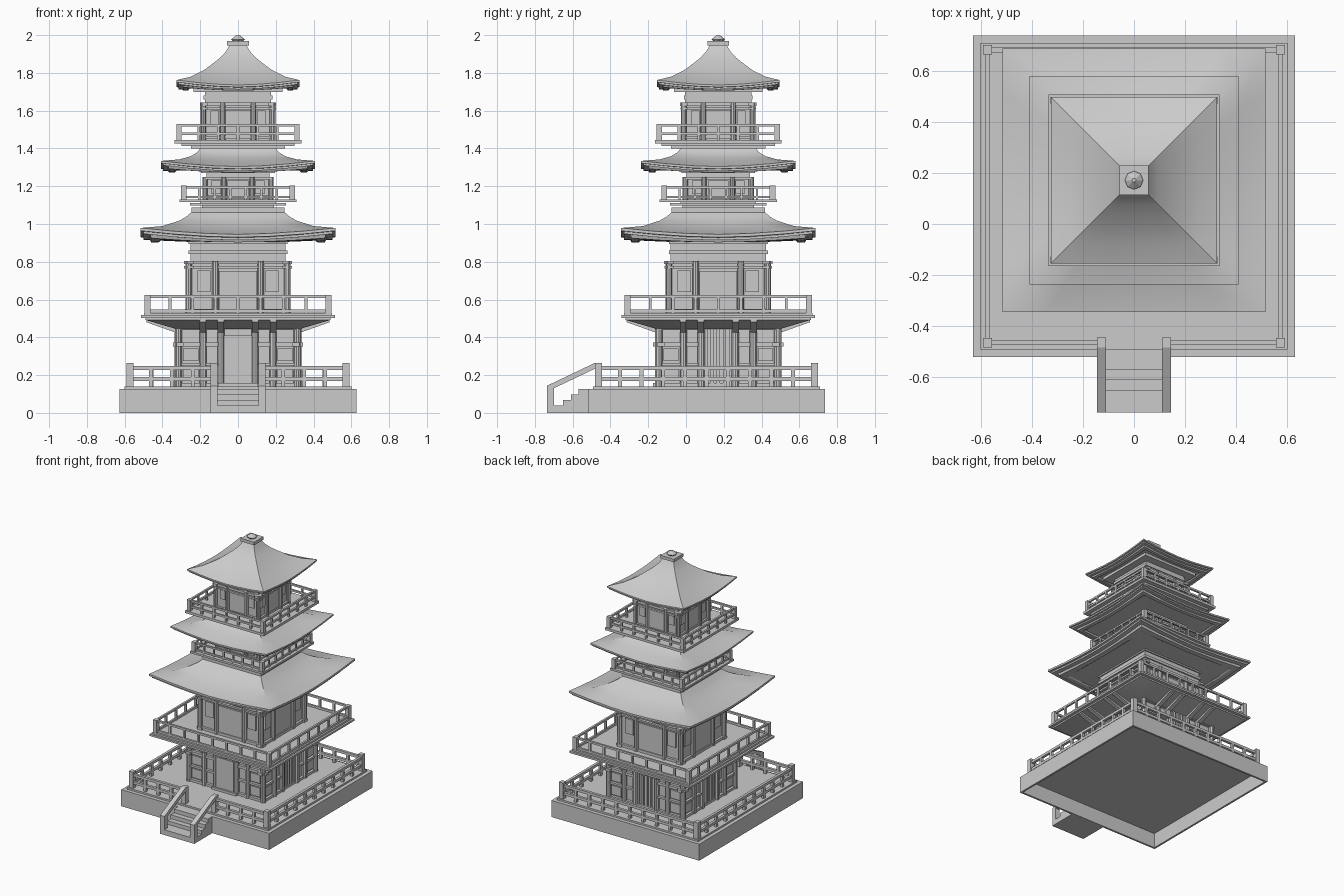
import bpy, bmesh, math
from mathutils import Matrix, Vector

CY = 0.171          # tower centre
BY = 0.1085         # terrace centre


def box(bm, x0, x1, y0, y1, z0, z1):
    m = Matrix.Translation(((x0 + x1) / 2, (y0 + y1) / 2, (z0 + z1) / 2))
    bmesh.ops.create_cube(bm, size=1, matrix=m @ Matrix.Diagonal((x1 - x0, y1 - y0, z1 - z0, 1)))


def block(bm, h, z0, z1):
    box(bm, -h, h, -h, h, z0, z1)


def post(bm, x, y, r, z0, z1, sides=10):
    bmesh.ops.create_cone(bm, cap_ends=True, segments=sides, radius1=r, radius2=r, depth=z1 - z0,
                          matrix=Matrix.Translation((x, y, (z0 + z1) / 2)))


def prism(bm, pts, x0, x1):
    # (y, z) outline extruded along x
    a = [bm.verts.new((x0, y, z)) for y, z in pts]
    b = [bm.verts.new((x1, y, z)) for y, z in pts]
    bm.faces.new(a)
    bm.faces.new(b[::-1])
    for i in range(len(pts)):
        j = (i + 1) % len(pts)
        bm.faces.new((a[i], b[i], b[j], a[j]))


def four(bm, sides=(1, 2, 3)):
    # repeat the front side on the other sides
    geom = bm.verts[:] + bm.edges[:] + bm.faces[:]
    for k in sides:
        new = bmesh.ops.duplicate(bm, geom=geom)["geom"]
        bmesh.ops.rotate(bm, verts=[v for v in new if isinstance(v, bmesh.types.BMVert)],
                         matrix=Matrix.Rotation(k * math.pi / 2, 3, 'Z'))


def finish(name, bm, y=0.0, smooth=False):
    bmesh.ops.translate(bm, verts=bm.verts[:], vec=Vector((0, y, 0)))
    bmesh.ops.recalc_face_normals(bm, faces=bm.faces[:])
    me = bpy.data.meshes.new(name)
    bm.to_mesh(me)
    bm.free()
    ob = bpy.data.objects.new(name, me)
    bpy.context.collection.objects.link(ob)
    if smooth:
        bpy.context.view_layer.objects.active = ob
        ob.select_set(True)
        bpy.ops.object.shade_smooth_by_angle(angle=math.radians(25))
        ob.select_set(False)


def blocks(name, layers, y=CY):
    bm = bmesh.new()
    for layer in layers:
        block(bm, *layer)
    finish(name, bm, y)


def rail_run(bm, x0, x1, out, n, z0, rails, t):
    # thin balusters and horizontal rails along the front
    for z in rails:
        box(bm, x0, x1, -out - t / 2, -out + t / 2, z - t / 2, z + t / 2)
    for i in range(1, n):
        x = x0 + (x1 - x0) * i / n
        box(bm, x - t / 2, x + t / 2, -out - t / 2, -out + t / 2, z0, max(rails))


def railing(name, h, z0, top, rails, n, t, p):
    bm = bmesh.new()
    rail_run(bm, -h, h, h, n, z0, rails, t)
    box(bm, -h - p, -h + p, -h - p, -h + p, z0, top)
    four(bm)
    finish(name, bm, CY)


def storey(name, h, z0, z1, cols, r, beams, panels, gap=0):
    # wall core, round columns, crossing beams (open in the middle by gap) and raised panels
    blocks(name + "_wall", [(h, z0, z1)])
    bm = bmesh.new()
    top = beams[-1][2]
    for c in cols:
        post(bm, c, -h - r * 0.5, r, z0, top)
    post(bm, -h - r * 0.5, -h - r * 0.5, r, z0, top)
    for bh, b0, b1 in beams:
        for x0, x1 in ((-bh, -gap), (gap, bh)) if gap else ((-bh, bh),):
            box(bm, x0, x1, -h - r, -h + r, b0, b1)
    for x0, x1, p0, p1 in panels:
        for a, b in ((x0, x1), (-x1, -x0)) if x0 > 0 else ((x0, x1),):
            box(bm, a, b, -h - r * 0.6, -h, p0, p1)
    four(bm)
    finish(name + "_timbers", bm, CY, True)


def roof(name, profile, seg=6):
    # square rings (half width, middle height, corner lift)
    bm = bmesh.new()
    rings = []
    for h, z, lift in profile:
        ring = []
        for k in range(4):
            rot = Matrix.Rotation(k * math.pi / 2, 3, 'Z')
            for i in range(seg):
                t = 2 * i / seg - 1
                ring.append(bm.verts.new(rot @ Vector((h * t, -h, z + lift * abs(t) ** 1.7))))
        rings.append(ring)
    n = 4 * seg
    for a, b in zip(rings, rings[1:]):
        for i in range(n):
            bm.faces.new((a[i], a[(i + 1) % n], b[(i + 1) % n], b[i]))
    bm.faces.new(rings[0])
    bm.faces.new(rings[-1])
    finish(name, bm, CY, True)


# Terrace: hollow underneath
bm = bmesh.new()
T = 0.6285
box(bm, -T, T, -T, -T + 0.015, 0, 0.12)
four(bm)
block(bm, T, 0.115, 0.127)
block(bm, 0.6, 0.12, 0.14)
finish("terrace", bm, BY)

# Terrace railing with a gap for the stairs
R = 0.5725
bm = bmesh.new()
rail_run(bm, -R, R, R, 10, 0.13, (0.18, 0.238), 0.02)
four(bm, (1, 2))
bmesh.ops.rotate(bm, verts=bm.verts[:], matrix=Matrix.Rotation(math.pi / 2, 3, 'Z'))
for s in (-1, 1):
    a, b = sorted((s * 0.128, s * R))
    rail_run(bm, a, b, R, 4, 0.13, (0.18, 0.238), 0.02)
    for y in (-R, R):
        box(bm, s * R - 0.018, s * R + 0.018, y - 0.018, y + 0.018, 0.13, 0.265)
finish("terrace_railing", bm, BY)

# Stairs
bm = bmesh.new()
prism(bm, [(-0.737, 0), (-0.737, 0.04), (-0.65, 0.04), (-0.65, 0.068), (-0.61, 0.068), (-0.61, 0.098),
           (-0.57, 0.098), (-0.57, 0.127), (-0.51, 0.127), (-0.51, 0)], -0.145, 0.145)
finish("stairs", bm)
bm = bmesh.new()
for x in (-0.145, 0.109):
    box(bm, x, x + 0.036, -0.737, -0.70, 0, 0.143)
    box(bm, x, x + 0.036, -0.482, -0.444, 0.12, 0.265)
    prism(bm, [(-0.737, 0.143), (-0.482, 0.265), (-0.482, 0.234), (-0.70, 0.13)], x, x + 0.036)
finish("stair_handrails", bm)

# Ground storey
storey("ground_storey", 0.305, 0.13, 0.5, (-0.185, -0.09, 0.09, 0.185), 0.02,
       [(0.325, 0.14, 0.158), (0.325, 0.25, 0.265), (0.345, 0.352, 0.372), (0.33, 0.44, 0.455)],
       [(0.21, 0.29, 0.17, 0.24), (0.21, 0.29, 0.275, 0.34)], 0.09)
bm = bmesh.new()
box(bm, -0.105, 0.105, -0.345, -0.3, 0.14, 0.158)
box(bm, -0.092, 0.092, -0.325, -0.3, 0.15, 0.41)
box(bm, -0.075, 0.075, -0.332, -0.3, 0.158, 0.39)
finish("front_door", bm, CY)
bm = bmesh.new()
for k in (1, 2, 3):
    for i in range(-2, 3):
        x = i * 0.033
        box(bm, x - 0.009, x + 0.009, -0.318, -0.3, 0.14, 0.45)
    box(bm, -0.09, 0.09, -0.32, -0.3, 0.14, 0.158)
    bmesh.ops.rotate(bm, verts=bm.verts[:], matrix=Matrix.Rotation(math.pi / 2, 3, 'Z'))
finish("wall_slats", bm, CY)

# First balcony with sloping underside and ribs
roof("balcony_skirt", [(0.49, 0.515, 0), (0.49, 0.492, 0), (0.33, 0.445, 0), (0.30, 0.445, 0)], 1)
bm = bmesh.new()
for x in (-0.187, -0.092, 0.092, 0.187):
    prism(bm, [(-0.30, 0.46), (-0.30, 0.425), (-0.33, 0.425), (-0.485, 0.48), (-0.485, 0.5)],
          x - 0.017, x + 0.017)
four(bm)
finish("balcony_ribs", bm, CY)
blocks("balcony_floor", [(0.513, 0.503, 0.517), (0.498, 0.515, 0.53)])
railing("balcony_railing", 0.48, 0.525, 0.625, (0.54, 0.617), 8, 0.015, 0.016)

# Second storey
storey("second_storey", 0.252, 0.52, 0.9, (-0.12, 0.12), 0.018,
       [(0.28, 0.53, 0.55), (0.285, 0.765, 0.778), (0.287, 0.788, 0.805)],
       [(0.145, 0.215, 0.64, 0.755), (-0.1, 0.1, 0.54, 0.75)])
blocks("second_storey_frieze", [(0.262, 0.84, 0.86), (0.262, 0.895, 0.915)])
roof("lower_roof", [(0.24, 1.068, 0), (0.275, 1.036, 0.002), (0.31, 1.008, 0.01), (0.40, 0.967, 0.022),
                    (0.515, 0.945, 0.034), (0.515, 0.93, 0.034), (0.50, 0.927, 0.034), (0.50, 0.914, 0.034),
                    (0.465, 0.914, 0.03), (0.46, 0.903, 0.022), (0.42, 0.903, 0.016), (0.41, 0.912, 0.01),
                    (0.25, 0.905, 0)])

# Third storey
blocks("third_storey_base", [(0.247, 1.03, 1.087), (0.19, 1.08, 1.105), (0.255, 1.098, 1.11),
                             (0.20, 1.10, 1.12), (0.31, 1.116, 1.131)])
railing("third_storey_railing", 0.287, 1.13, 1.203, (1.143, 1.195), 7, 0.012, 0.015)
storey("third_storey", 0.168, 1.12, 1.29, (-0.075, 0.075), 0.014,
       [(0.18, 1.135, 1.15), (0.188, 1.235, 1.25)], [(-0.055, 0.055, 1.14, 1.23), (0.09, 0.14, 1.16, 1.23)])
blocks("third_storey_frieze", [(0.195, 1.27, 1.292)])
roof("middle_roof", [(0.2, 1.40, 0), (0.215, 1.378, 0.002), (0.25, 1.355, 0.004), (0.31, 1.33, 0.012),
                     (0.408, 1.304, 0.03), (0.408, 1.292, 0.03), (0.396, 1.29, 0.03), (0.396, 1.28, 0.03),
                     (0.37, 1.28, 0.027), (0.365, 1.272, 0.02), (0.335, 1.272, 0.016), (0.325, 1.284, 0.01),
                     (0.18, 1.285, 0)])

# Top storey
blocks("top_storey_base", [(0.2, 1.37, 1.405), (0.25, 1.40, 1.413), (0.3, 1.412, 1.428), (0.335, 1.426, 1.445)])
railing("top_storey_railing", 0.312, 1.44, 1.53, (1.477, 1.522), 6, 0.014, 0.014)
storey("top_storey", 0.175, 1.44, 1.71, (-0.08, 0.08), 0.015,
       [(0.192, 1.45, 1.465), (0.2, 1.605, 1.617), (0.202, 1.624, 1.642)],
       [(0.1, 0.145, 1.53, 1.6), (-0.065, 0.065, 1.455, 1.6)])
blocks("top_storey_frieze", [(0.182, 1.66, 1.68), (0.235, 1.70, 1.722)])
roof("top_roof", [(0.045, 1.945, 0), (0.065, 1.912, 0), (0.095, 1.88, 0), (0.13, 1.85, 0.002),
                  (0.18, 1.81, 0.005), (0.25, 1.768, 0.012), (0.325, 1.736, 0.026), (0.325, 1.725, 0.026),
                  (0.315, 1.723, 0.026), (0.315, 1.713, 0.026), (0.295, 1.713, 0.022), (0.29, 1.706, 0.018),
                  (0.265, 1.706, 0.014), (0.255, 1.718, 0.008), (0.17, 1.718, 0)])

# Finial
blocks("finial_base", [(0.045, 1.925, 1.96), (0.057, 1.945, 1.968)])
bm = bmesh.new()
for r1, r2, z0, z1 in ((0.025, 0.036, 1.965, 1.978), (0.036, 0.008, 1.978, 2.0)):
    bmesh.ops.create_cone(bm, cap_ends=True, segments=8, radius1=r1, radius2=r2, depth=z1 - z0,
                          matrix=Matrix.Translation((0, 0, (z0 + z1) / 2)))
finish("finial", bm, CY)
